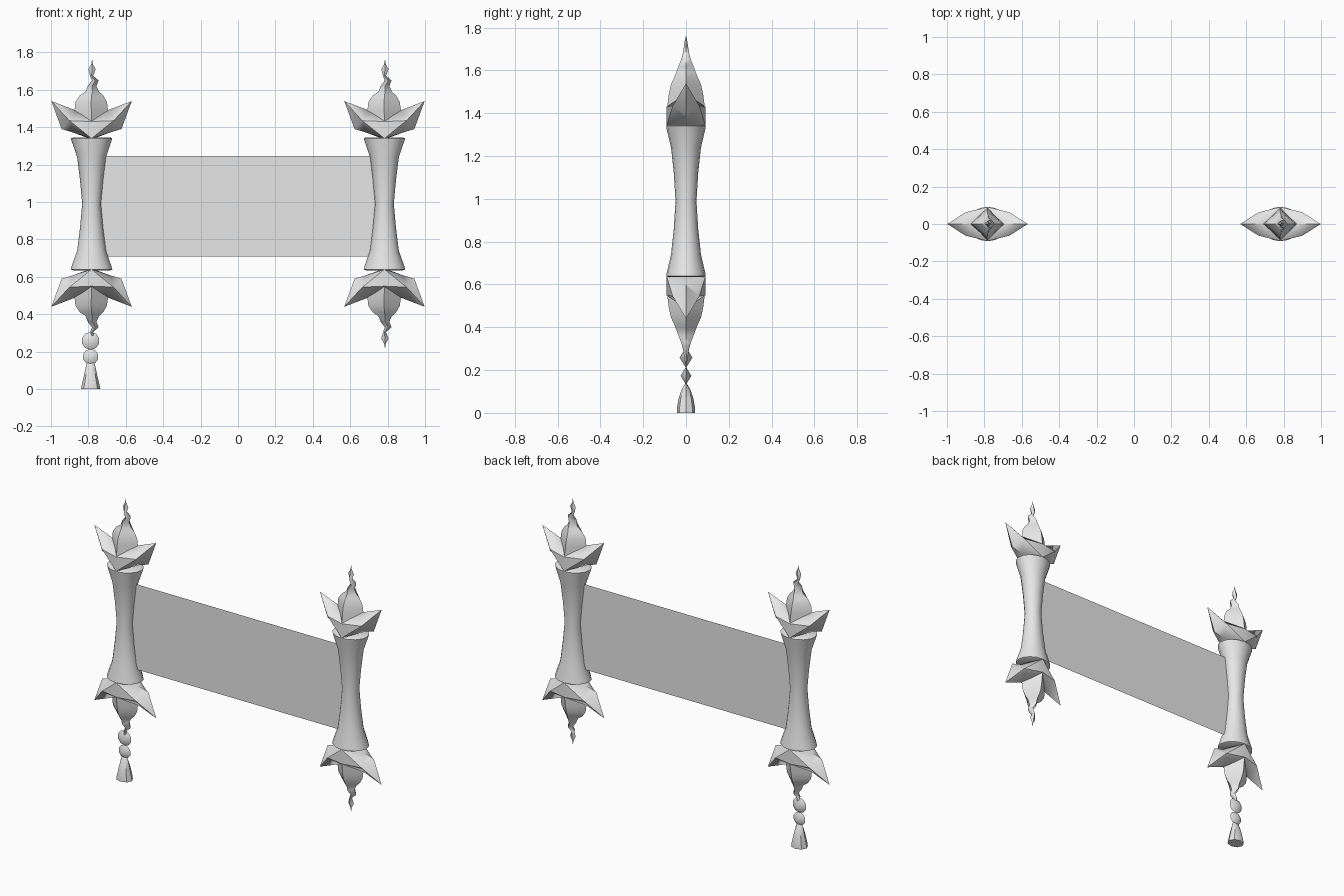
import bpy, bmesh, math

if "Cube" in bpy.data.objects:
    bpy.data.objects.remove(bpy.data.objects["Cube"], do_unlink=True)

grey = bpy.data.materials.new("plain grey")
grey.use_nodes = True
grey.diffuse_color = (0.8, 0.8, 0.8, 1)
grey.node_tree.nodes["Principled BSDF"].inputs["Base Color"].default_value = (0.8, 0.8, 0.8, 1)

POST_X = 0.783   # distance of each post from the middle
MID_Z = 0.99     # height about which each post is mirrored


def finish(name, bm, x=0.0, flip=False, angle=40):
    """Turn a bmesh into an object, optionally mirrored top to bottom."""
    if flip:
        for v in bm.verts:
            v.co.z = 2 * MID_Z - v.co.z
    bmesh.ops.remove_doubles(bm, verts=bm.verts[:], dist=0.0005)
    bmesh.ops.recalc_face_normals(bm, faces=bm.faces[:])
    mesh = bpy.data.meshes.new(name)
    bm.to_mesh(mesh)
    bm.free()
    mesh.materials.append(grey)
    ob = bpy.data.objects.new(name, mesh)
    bpy.context.collection.objects.link(ob)
    ob.location.x = x
    bpy.ops.object.select_all(action='DESELECT')
    ob.select_set(True)
    bpy.context.view_layer.objects.active = ob
    bpy.ops.object.shade_smooth_by_angle(angle=math.radians(angle))
    return ob


def loft(rows, sides):
    """Stack of elliptical rings given as (z, left x, right x, half depth)."""
    bm = bmesh.new()
    rings = []
    for z, x0, x1, ry in rows:
        cx, rx = (x0 + x1) / 2, (x1 - x0) / 2
        rings.append([bm.verts.new((cx + rx * math.cos(2 * math.pi * i / sides),
                                    ry * math.sin(2 * math.pi * i / sides), z))
                      for i in range(sides)])
    for a, b in zip(rings, rings[1:]):
        for i in range(sides):
            j = (i + 1) % sides
            bm.faces.new((a[i], a[j], b[j], b[i]))
    bm.faces.new(rings[0])
    bm.faces.new(rings[-1])
    return bm


# Waisted shaft: z, half width, half depth
SHAFT = [(0.635, 0.100, 0.084), (0.640, 0.111, 0.092), (0.655, 0.107, 0.090),
         (0.74, 0.077, 0.070), (0.86, 0.062, 0.057), (0.99, 0.050, 0.049),
         (1.12, 0.062, 0.057), (1.24, 0.077, 0.070), (1.325, 0.106, 0.090),
         (1.34, 0.111, 0.092), (1.345, 0.100, 0.084)]

# Bud that tapers into a wavering flame: z, left, right, half depth
BUD = [(1.42, -0.090, 0.090, 0.089), (1.49, -0.091, 0.088, 0.080),
       (1.535, -0.086, 0.082, 0.070), (1.57, -0.062, 0.062, 0.054),
       (1.59, -0.032, 0.040, 0.046), (1.62, -0.020, 0.026, 0.035),
       (1.65, 0.002, 0.038, 0.023), (1.675, -0.008, 0.008, 0.016),
       (1.71, -0.017, 0.022, 0.010), (1.737, -0.002, 0.007, 0.006),
       (1.76, 0.002, 0.004, 0.001)]

# Key points of one quarter of the winged collar
COLLAR = {"tip": (0.215, 0, 1.54), "side": (0.118, 0.062, 1.435),
          "corner": (0.160, 0, 1.39), "under": (0.10, 0, 1.372),
          "front_top": (0, 0.091, 1.43), "front_low": (0, 0.091, 1.34),
          "notch": (0.085, 0, 1.49), "centre_top": (0, 0, 1.46),
          "centre_low": (0, 0, 1.335)}
COLLAR_FACES = ["tip side notch", "side front_top notch", "notch front_top centre_top",
                "tip corner side", "side corner under", "side under front_low",
                "side front_low front_top", "under centre_low front_low"]


def collar():
    bm = bmesh.new()
    for sx in (1, -1):
        for sy in (1, -1):
            v = {k: bm.verts.new((sx * x, sy * y, z)) for k, (x, y, z) in COLLAR.items()}
            for face in COLLAR_FACES:
                bm.faces.new([v[k] for k in face.split()])
    return bm


def bead(z, radius, depth):
    """Round outline in front, pinched to a point at front and back."""
    bm = bmesh.new()
    rim = [bm.verts.new((radius * math.cos(math.pi * (i + 0.5) / 5), 0,
                         z + radius * math.sin(math.pi * (i + 0.5) / 5)))
           for i in range(10)]
    for y in (-depth, depth):
        apex = bm.verts.new((0, y, z))
        for i in range(10):
            bm.faces.new((rim[i], rim[(i + 1) % 10], apex))
    return bm


# Two posts, each with a winged finial at both ends
for side, x in (("left", POST_X), ("right", -POST_X)):
    finish(side + "_shaft", loft([(z, -w, w, d) for z, w, d in SHAFT], 16), x)
    for end, flip in (("top", False), ("bottom", True)):
        finish(f"{side}_{end}_collar", collar(), x, flip)
        finish(f"{side}_{end}_bud", loft(BUD, 4), x, flip, 60)

# Hanging beads and tassel on the right post
finish("upper_bead", bead(0.258, 0.048, 0.030), -POST_X - 0.005, angle=60)
finish("lower_bead", bead(0.173, 0.042, 0.025), -POST_X - 0.005, angle=60)
TASSEL = [(0.0, 0.052, 0.043), (0.025, 0.047, 0.042), (0.07, 0.036, 0.034),
          (0.11, 0.028, 0.020), (0.138, 0.021, 0.003)]
finish("tassel", loft([(z, -w, w, d) for z, w, d in TASSEL], 8), -POST_X - 0.005)

# Thin sheet stretched between the posts
bm = bmesh.new()
bm.faces.new([bm.verts.new(p) for p in ((-0.76, 0, 0.71), (0.76, 0, 0.71),
                                        (0.76, 0, 1.245), (-0.76, 0, 1.245))])
finish("sheet", bm)
